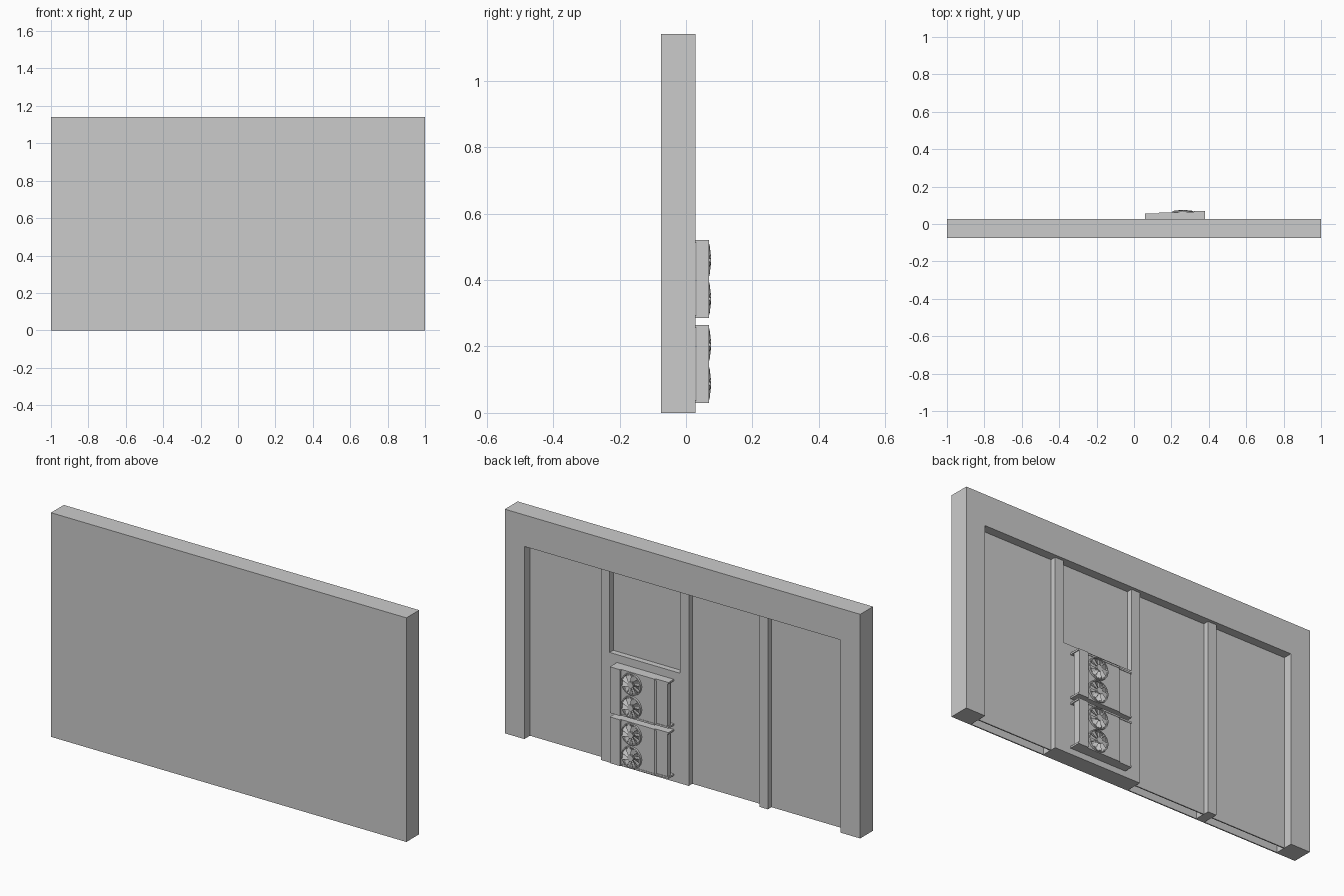
import bpy, bmesh
from math import sin, cos, pi

if "Cube" in bpy.data.objects:
    bpy.data.objects.remove(bpy.data.objects["Cube"])


def finish(name, bm):
    bmesh.ops.recalc_face_normals(bm, faces=bm.faces)
    me = bpy.data.meshes.new(name)
    bm.to_mesh(me)
    bm.free()
    ob = bpy.data.objects.new(name, me)
    bpy.context.collection.objects.link(ob)
    return ob


def prism(name, pts, lo, hi, axis):
    """Extrude a closed profile: axis 'z' takes (x, y) points, 'y' takes (x, z)."""
    bm = bmesh.new()
    place = (lambda a, b, h: (a, b, h)) if axis == 'z' else (lambda a, b, h: (a, h, b))
    face = bm.faces.new([bm.verts.new(place(a, b, lo)) for a, b in pts])
    ext = bmesh.ops.extrude_face_region(bm, geom=[face])
    step = (0, 0, hi - lo) if axis == 'z' else (0, hi - lo, 0)
    bmesh.ops.translate(bm, vec=step, verts=[v for v in ext['geom']
                                             if isinstance(v, bmesh.types.BMVert)])
    return finish(name, bm)


def box(name, x0, x1, y0, y1, z0, z1):
    return prism(name, [(x0, y0), (x1, y0), (x1, y1), (x0, y1)], z0, z1, 'z')


FRONT, BACK = -0.075, 0.028      # wall faces
PANEL, POST = -0.017, 0.012      # recessed sheet and post faces
TOP, OPEN_X, OPEN_Z = 1.14, 0.89, 0.98

# Outer frame: portal-shaped, open at the bottom
prism('outer_frame', [(-1, 0), (-1, TOP), (1, TOP), (1, 0), (OPEN_X, 0),
                      (OPEN_X, OPEN_Z), (-OPEN_X, OPEN_Z), (-OPEN_X, 0)],
      FRONT, BACK, 'y')
# Front and inner sheets with a hollow between them
box('front_sheet', -OPEN_X, OPEN_X, FRONT, FRONT + 0.006, 0, OPEN_Z)
box('inner_sheet', -OPEN_X, OPEN_X, PANEL - 0.006, PANEL, 0, OPEN_Z)

# Vertical posts dividing four bays
for i in (-1, 0, 1):
    c = i * 0.445
    box('post', c - 0.024, c + 0.024, FRONT + 0.006, POST, 0, OPEN_Z)

# Solid mounting block in one bay
box('mounting_block', 0.024, 0.421, FRONT + 0.006, POST, 0, 0.56)


def fan(cx, cz, y):
    # Ring
    bm = bmesh.new()
    n = 24
    section = [(0.056, y), (0.055, y + 0.009), (0.050, y + 0.009), (0.049, y)]
    rings = [[bm.verts.new((cx + r * cos(2 * pi * i / n), h, cz + r * sin(2 * pi * i / n)))
              for r, h in section] for i in range(n)]
    for i in range(n):
        a, b = rings[i], rings[(i + 1) % n]
        for j in range(3):
            bm.faces.new((a[j], a[j + 1], b[j + 1], b[j]))
    finish('fan_ring', bm)
    # Hub
    prism('fan_hub', [(cx + 0.016 * cos(2 * pi * i / 16), cz + 0.016 * sin(2 * pi * i / 16))
                      for i in range(16)], y, 0.075, 'y')
    # Tilted, swept blades
    bm = bmesh.new()
    for i in range(9):
        t = 2 * pi * i / 9
        quad = [(0.014, 0, 0.074), (0.049, 0.25, 0.070),
                (0.049, 0.72, y + 0.003), (0.014, 0.55, y + 0.004)]
        bm.faces.new([bm.verts.new((cx + r * cos(t + a), h, cz + r * sin(t + a)))
                      for r, a, h in quad])
    blades = finish('fan_blades', bm)
    mod = blades.modifiers.new('thickness', 'SOLIDIFY')
    mod.thickness = 0.001


# Two stacked cooling units
for z0 in (0.03, 0.285):
    z1 = z0 + 0.235
    # Stepped casing standing off the block
    prism('unit_casing', [(0.066, 0.032), (0.066, 0.053), (0.128, 0.053), (0.134, 0.060),
                          (0.325, 0.061), (0.325, 0.032)], z0 + 0.008, z1 - 0.008, 'z')
    box('unit_side_strip', 0.322, 0.376, 0.032, 0.069, z0 + 0.004, z1 - 0.004)
    # End plates reaching back to the block
    for z in (z0, z1 - 0.009):
        prism('unit_end_plate', [(0.06, POST), (0.06, 0.055), (0.13, 0.056), (0.134, 0.062),
                                 (0.32, 0.063), (0.325, 0.069), (0.38, 0.069), (0.38, POST)],
              z, z + 0.009, 'z')
    for dz in (0.058, 0.175):
        fan(0.262, z0 + dz, 0.0605)
